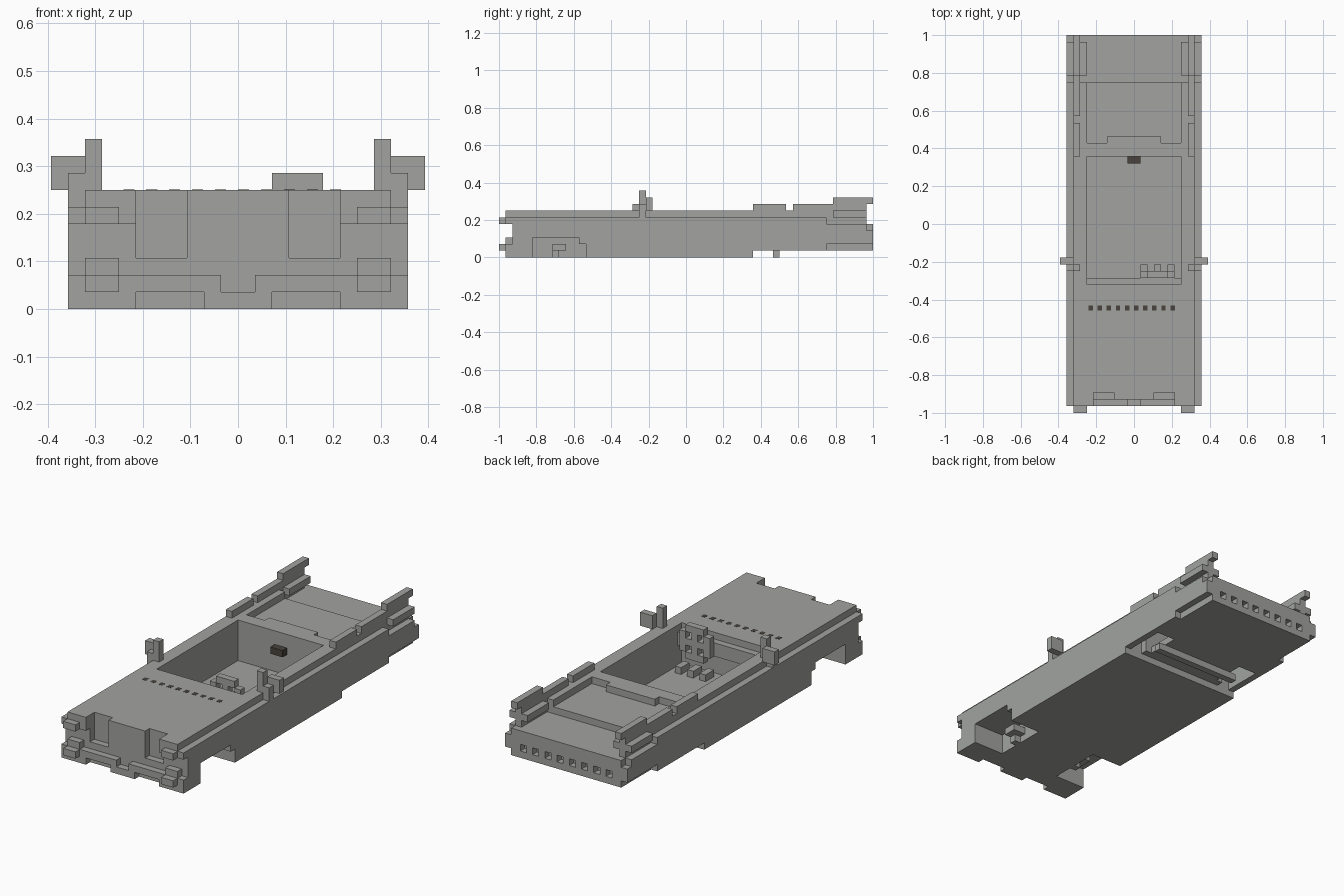
import bpy, bmesh
from mathutils import Matrix, Vector

cube = bpy.data.objects.get("Cube")
if cube:
    bpy.data.objects.remove(cube)

U = 1 / 28  # one block


def material(name, rgb):
    m = bpy.data.materials.new(name)
    m.use_nodes = True
    c = (*rgb, 1)
    m.diffuse_color = c
    bsdf = next(n for n in m.node_tree.nodes if n.type == 'BSDF_PRINCIPLED')
    bsdf.inputs["Base Color"].default_value = c
    bsdf.inputs["Roughness"].default_value = 0.8
    return m


GREY = material("body grey", (0.36, 0.37, 0.35))
DARK = material("dark brown", (0.065, 0.055, 0.045))


def part(name, boxes, mirror=False, mat=GREY):
    """Boxes are x0, x1, y0, y1, z0, z1 in blocks; mirror repeats them at -x."""
    bm = bmesh.new()
    if mirror:
        boxes = boxes + [(-b[1], -b[0], *b[2:]) for b in boxes]
    for x0, x1, y0, y1, z0, z1 in boxes:
        centre = Vector((x0 + x1, y0 + y1, z0 + z1)) * U / 2
        size = Vector((x1 - x0, y1 - y0, z1 - z0)) * U
        bmesh.ops.create_cube(bm, size=1, matrix=Matrix.Translation(centre) @ Matrix.Diagonal((*size, 1)))
    me = bpy.data.meshes.new(name)
    bm.to_mesh(me)
    bm.free()
    me.materials.append(mat)
    ob = bpy.data.objects.new(name, me)
    bpy.context.collection.objects.link(ob)


# Underside, open around the wheels
part("floor", [(-5, 5, -26, 10, 0, 1), (-6, 6, 10, 21, 1, 2), (-9, 9, 21, 27, 1, 2)])
part("floor_sides", [(5, 10, -15, 10, 0, 1), (5, 10, -26, -23, 0, 3),
                     (9, 10, 10, 16, 1, 2), (6, 10, 16, 21, 1, 2)], True)
part("rear_axle", [(-7, 7, 13, 14, 0, 1)])
part("front_axle", [(5, 7, -20, -18, 1, 2), (5, 6, -20, -19, 0, 1)], True)

# Front body and hood
part("engine_bay", [(-5, 5, -25, -15, 1, 3), (-10, 10, -15, -9, 1, 3), (-10, 10, -25, -9, 3, 6)])
part("arch_corner", [(5, 10, -16, -15, 2, 3)], True)
part("hood", [(-9, 9, -25, -9, 6, 7)])
part("grille", [(-3, 3, -26, -25, 3, 7)])
part("nose_corner", [(6, 10, -26, -25, 3, 6), (6, 9, -27, -25, 5, 7), (9, 10, -27, -26, 5, 6)], True)
part("headlight", [(7, 9, -28, -27, 5, 6)], True)

# Front bumper
part("front_bumper", [(1, 2, -27, -26, 0, 2), (2, 6, -27, -26, 1, 2), (6, 10, -27, -26, 0, 2)], True)
part("bumper_centre", [(-1, 1, -27, -26, 0, 1), (-6, 6, -26, -25, 0, 3)])
part("bumper_guard", [(7, 9, -28, -27, 1, 2), (7, 9, -27, -26, 2, 3)], True)

# Cabin walls, rails and rear deck
part("side_wall", [(7, 10, -9, 10, 1, 6), (9, 10, 10, 21, 1, 6)], True)
part("side_rail", [(7, 9, -9, 21, 6, 7), (8, 9, 21, 22, 5, 7)], True)
part("dashboard", [(-7, 7, -9, -8, 4, 6)])
part("cabin_back_wall", [(-7, 7, 10, 11, 1, 6)])
part("rear_deck", [(-9, 9, 10, 21, 5, 6), (-7, 7, 10, 12, 6, 7), (-4, 4, 12, 13, 6, 7)])

# Tail with a row of square openings
part("tail", [(-10, 10, 21, 27, 2, 5)])
part("rear_panel", [(-9, 9, 27, 28, 1, 2), (-10, 10, 27, 28, 3, 4), (-9, 9, 27, 28, 4, 5)]
     + [(x - 0.5, x + 0.5, 27, 28, 2, 3) for x in range(-6, 7, 2)])
part("rear_panel_end", [(7.5, 10, 27, 28, 2, 3)], True)

# Tail fins and lights
part("fin", [(8, 9, 10, 15, 7, 8), (8, 9, 16, 22, 7, 8), (8, 9, 22, 27, 5, 8), (8, 9, 22, 28, 8, 9)], True)
part("tail_light", [(7, 10, 22, 27, 6, 7)], True)

# Windscreen posts and mirrors
part("windscreen_post", [(8, 9, -7, -6, 7, 10), (9, 10, -7, -6, 6, 8)], True)
part("wing_mirror", [(9, 11, -6, -5, 7, 9)], True)

# Steering wheel, column and pedals on the left
part("steering_wheel", [(2, 5, -8, -7, 7, 8), (2, 5, -8, -7, 3, 4), (1, 2, -8, -7, 4, 7),
                        (5, 6, -8, -7, 4, 7), (2, 5, -8, -7, 5, 6), (3, 4, -8, -7, 4, 7)])
part("steering_column", [(3, 4, -9, -8, 5, 6)])
part("pedals", [(x, x + 1, -8, -6, 1, 2) for x in (1, 3, 5)])

# Dark details
part("cabin_box", [(-1, 1, 9, 10, 4, 5)], mat=DARK)
part("hood_vents", [(-6.75 + i * 1.35, -6.1 + i * 1.35, -12.85, -12.1, 6.95, 7.02) for i in range(10)], mat=DARK)
